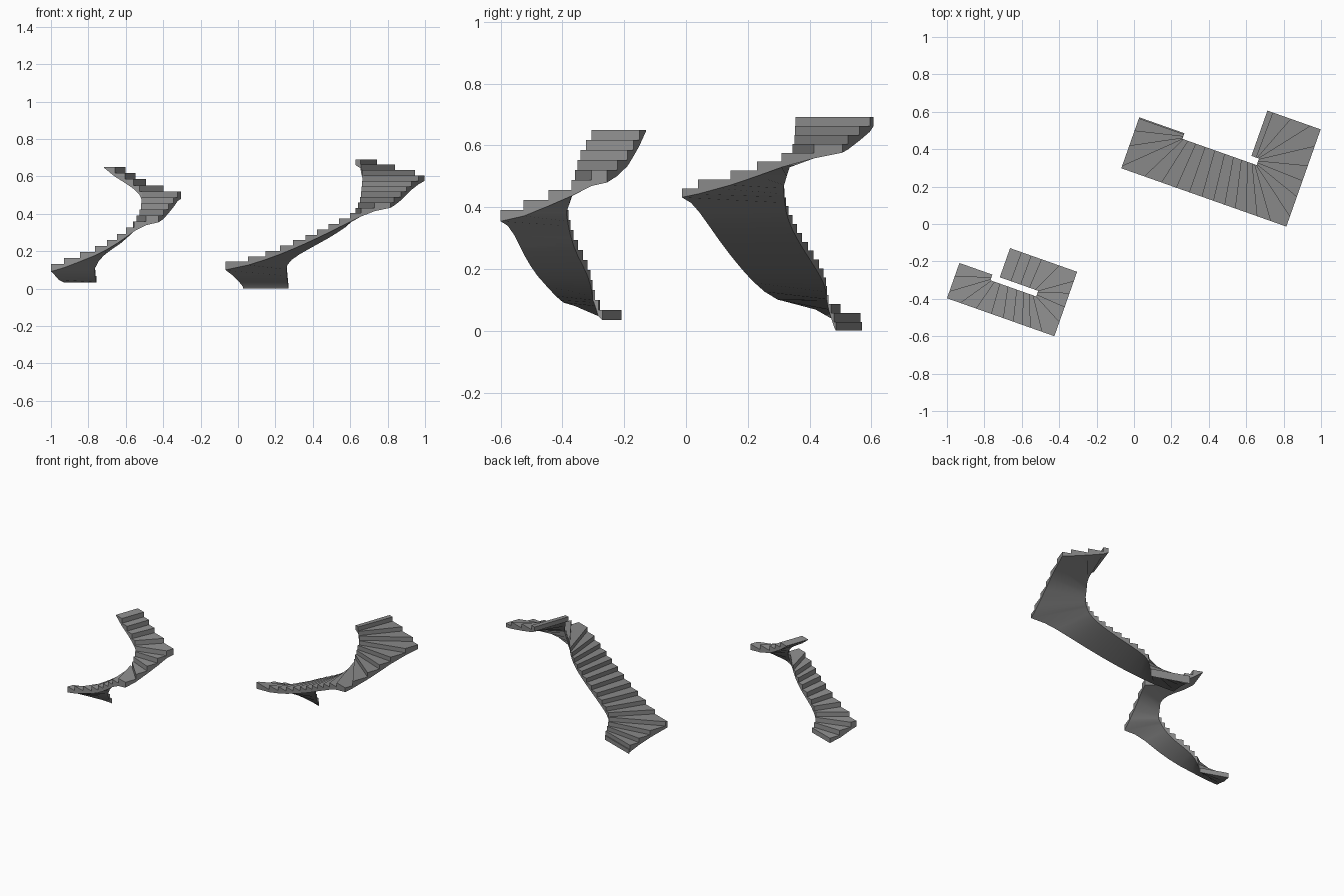
import bpy, bmesh, math
from mathutils import Vector

if "Cube" in bpy.data.objects:
    bpy.data.objects.remove(bpy.data.objects["Cube"])

TILT = math.radians(-19.45)


def lengths(path):
    """Running length at each path corner."""
    run = [0.0]
    for a, b in zip(path, path[1:]):
        run.append(run[-1] + math.dist(a, b))
    return run


def point_at(path, s):
    run = lengths(path)
    for k in range(len(path) - 1):
        if s <= run[k + 1] or k == len(path) - 2:
            f = (s - run[k]) / (run[k + 1] - run[k])
            return Vector(path[k]).lerp(Vector(path[k + 1]), min(f, 1.0))


def table(vals, t):
    k = min(int(t), len(vals) - 2)
    return vals[k] + (vals[k + 1] - vals[k]) * (t - k)


def corner_params(path, vals):
    """Step positions at which an edge of the stair turns a corner."""
    out = []
    for c in lengths(path)[1:-1]:
        for k in range(len(vals) - 1):
            if vals[k] < c < vals[k + 1]:
                out.append(k + (c - vals[k]) / (vals[k + 1] - vals[k]))
    return out


def staircase(name, origin, base, rise, outer, inner, s_out, s_in, waist, end_waist, grey):
    n = len(s_out) - 1
    s_out[-1] = lengths(outer)[-1]
    s_in[-1] = lengths(inner)[-1]
    cuts = corner_params(outer, s_out) + corner_params(inner, s_in)
    bm = bmesh.new()
    cache = {}

    def vert(side, t, z):
        key = (side, round(t, 5), round(z, 5))
        if key not in cache:
            path, vals = (outer, s_out) if side else (inner, s_in)
            p = point_at(path, table(vals, t))
            x = p.x * math.cos(TILT) - p.y * math.sin(TILT)
            y = p.x * math.sin(TILT) + p.y * math.cos(TILT)
            cache[key] = bm.verts.new((origin[0] + x, origin[1] + y, base + z))
        return cache[key]

    soffit = [max(0.0, k * rise - waist) for k in range(n)] + [n * rise - end_waist]

    def face(*vs):
        return bm.faces.new(vs)

    for i in range(n):
        ts = [i] + sorted(c for c in cuts if i < c < i + 1) + [i + 1]
        low, top = i * rise, (i + 1) * rise
        # tread
        face(*[vert(1, t, top) for t in ts], *[vert(0, t, top) for t in reversed(ts)])
        # riser
        face(vert(0, i, low), vert(1, i, low), vert(1, i, top), vert(0, i, top))
        # stringer sides, one strip per straight piece
        for side in (0, 1):
            for a, b in zip(ts, ts[1:]):
                ring = [vert(side, a, table(soffit, a)), vert(side, b, table(soffit, b)),
                        vert(side, b, top)]
                if a == i:
                    ring += [vert(side, a, top), vert(side, a, low)]
                else:
                    ring.append(vert(side, a, top))
                ring = list(dict.fromkeys(ring))
                face(*(ring if side else reversed(ring)))
        # sloping soffit
        for a, b in zip(ts, ts[1:]):
            za, zb = table(soffit, a), table(soffit, b)
            face(vert(0, a, za), vert(0, b, zb), vert(1, b, zb), vert(1, a, za))
    # end face at the top landing
    face(vert(0, n, soffit[n]), vert(0, n, n * rise), vert(1, n, n * rise), vert(1, n, soffit[n]))

    bmesh.ops.recalc_face_normals(bm, faces=bm.faces[:])
    mesh = bpy.data.meshes.new(name)
    bm.to_mesh(mesh)
    bm.free()
    ob = bpy.data.objects.new(name, mesh)
    bpy.context.collection.objects.link(ob)
    mat = bpy.data.materials.new(name + "_grey")
    mat.diffuse_color = (grey, grey, grey, 1)
    mat.use_nodes = True
    mat.node_tree.nodes["Principled BSDF"].inputs["Base Color"].default_value = mat.diffuse_color
    mesh.materials.append(mat)
    bpy.ops.object.select_all(action='DESELECT')
    ob.select_set(True)
    bpy.context.view_layer.objects.active = ob
    bpy.ops.object.shade_smooth_by_angle(angle=math.radians(38))
    return ob


# large winding stair: riser positions measured along the outer and inner edges
staircase(
    "large_winder_stair", (-0.068, 0.298), 0.0, 0.0288,
    [(0, .289), (0, 0), (.936, 0), (.936, .551), (.634, .551)],
    [(.256, .289), (.256, .257), (.677, .257), (.677, .294), (.634, .294)],
    [0, .006, .075, .16, .275, .419, .516, .60, .674, .744, .81, .874, .934, .996,
     1.058, 1.135, 1.281, 1.393, 1.483, 1.568, 1.679, 1.832, 1.944, 2.045, 2.078],
    [0, .006, .016, .025, .031, .037, .062, .107, .16, .215, .27, .32, .365, .40,
     .425, .439, .448, .456, .465, .475, .484, .492, .50, .505, .533],
    0.018, 0.03, 0.25)

# small winding stair
staircase(
    "small_winder_stair", (-1.0, -0.397), 0.034, 0.0324,
    [(0, .2), (0, 0), (.609, 0), (.609, .365), (.229, .365)],
    [(.187, .2), (.187, .168), (.447, .168), (.447, .2), (.229, .2)],
    [0, .075, .16, .274, .364, .45, .518, .575, .625, .672, .738, .888, .973, 1.052,
     1.12, 1.274, 1.374, 1.433, 1.488, 1.554],
    [0, .014, .025, .037, .055, .085, .13, .18, .22, .25, .272, .288, .30, .312,
     .322, .34, .373, .423, .478, .542],
    0.019, 0.003, 0.29)
